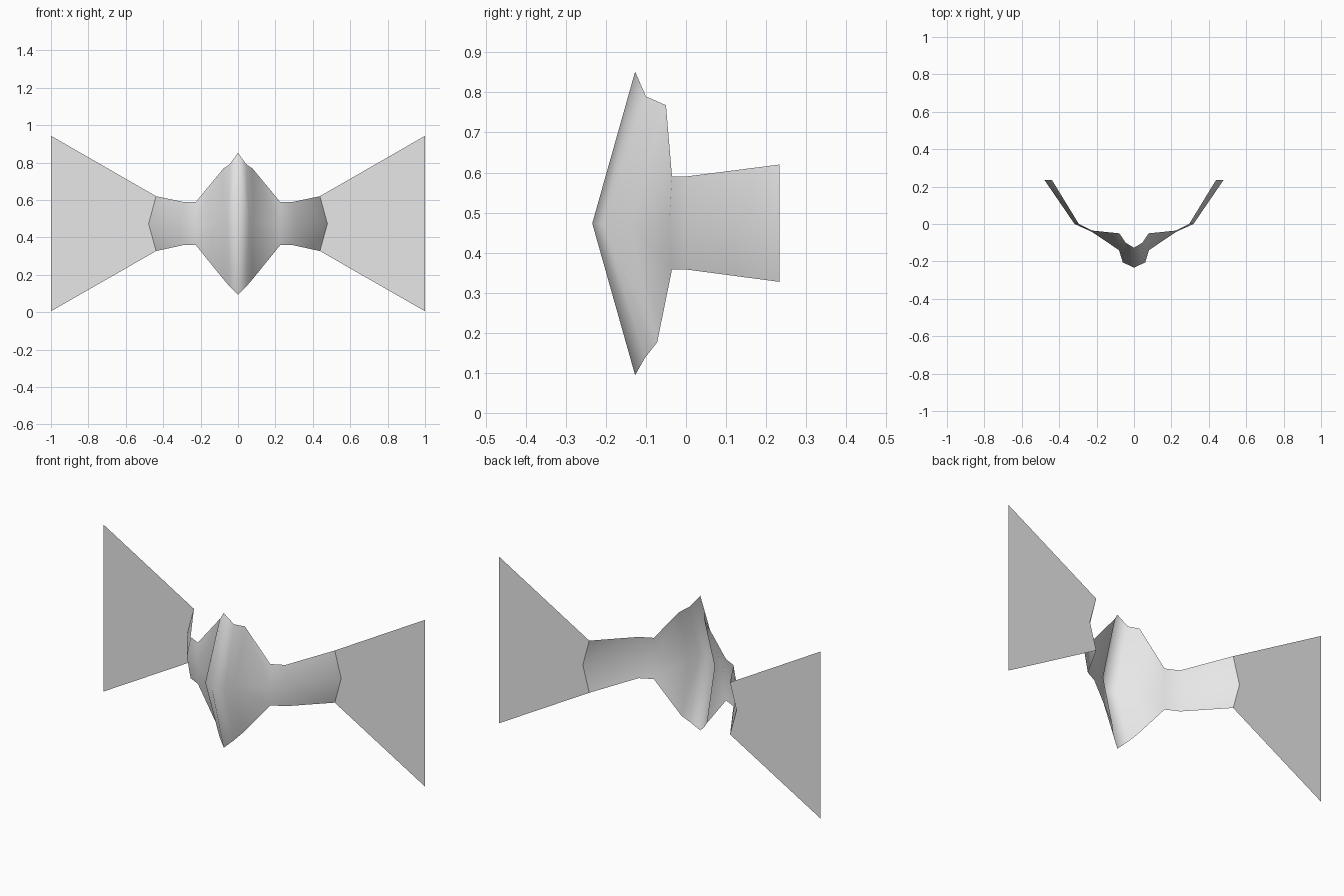
import bpy

cube = bpy.data.objects.get("Cube")
if cube:
    bpy.data.objects.remove(cube, do_unlink=True)

GREY = (0.8, 0.8, 0.8, 1.0)
grey = bpy.data.materials.new("plain_grey")
grey.use_nodes = True
grey.diffuse_color = GREY
grey.node_tree.nodes["Principled BSDF"].inputs["Base Color"].default_value = GREY


def add_sheet(name, verts, faces, smooth):
    mesh = bpy.data.meshes.new(name)
    mesh.from_pydata(verts, [], faces)
    mesh.materials.append(grey)
    for poly in mesh.polygons:
        poly.use_smooth = smooth
    obj = bpy.data.objects.new(name, mesh)
    bpy.context.collection.objects.link(obj)
    return obj


def add_mirror(obj):
    mod = obj.modifiers.new("mirror", "MIRROR")
    mod.use_clip = True
    mod.merge_threshold = 0.001


# Half profiles of the folded band, from the centre ridge outwards
top = [(0, -.127, .852), (.045, -.1, .79), (.078, -.05, .768),
       (.225, -.035, .59), (.295, 0, .59), (.438, .234, .62)]
middle = [(0, -.234, .473), (.06, -.205, .473), (.08, -.14, .473),
          (.225, -.042, .473), (.318, 0, .473), (.478, .234, .473)]
bottom = [(0, -.127, .094), (.045, -.102, .138), (.078, -.072, .176),
          (.225, -.035, .358), (.295, 0, .358), (.438, .234, .327)]

# Curved centre band
n = len(top)
faces = []
for row in range(2):
    for i in range(n - 1):
        a = row * n + i
        faces.append((a, a + n, a + n + 1, a + 1))
band = add_sheet("centre_band", top + middle + bottom, faces, True)
add_mirror(band)

# Flat flared side panels
for side, name in ((1, "left_panel"), (-1, "right_panel")):
    outline = [top[-1], middle[-1], bottom[-1], (1, .234, .005), (1, .234, .943)]
    verts = [(side * x, y, z) for x, y, z in outline]
    order = range(5) if side > 0 else reversed(range(5))
    add_sheet(name, verts, [tuple(order)], False)
